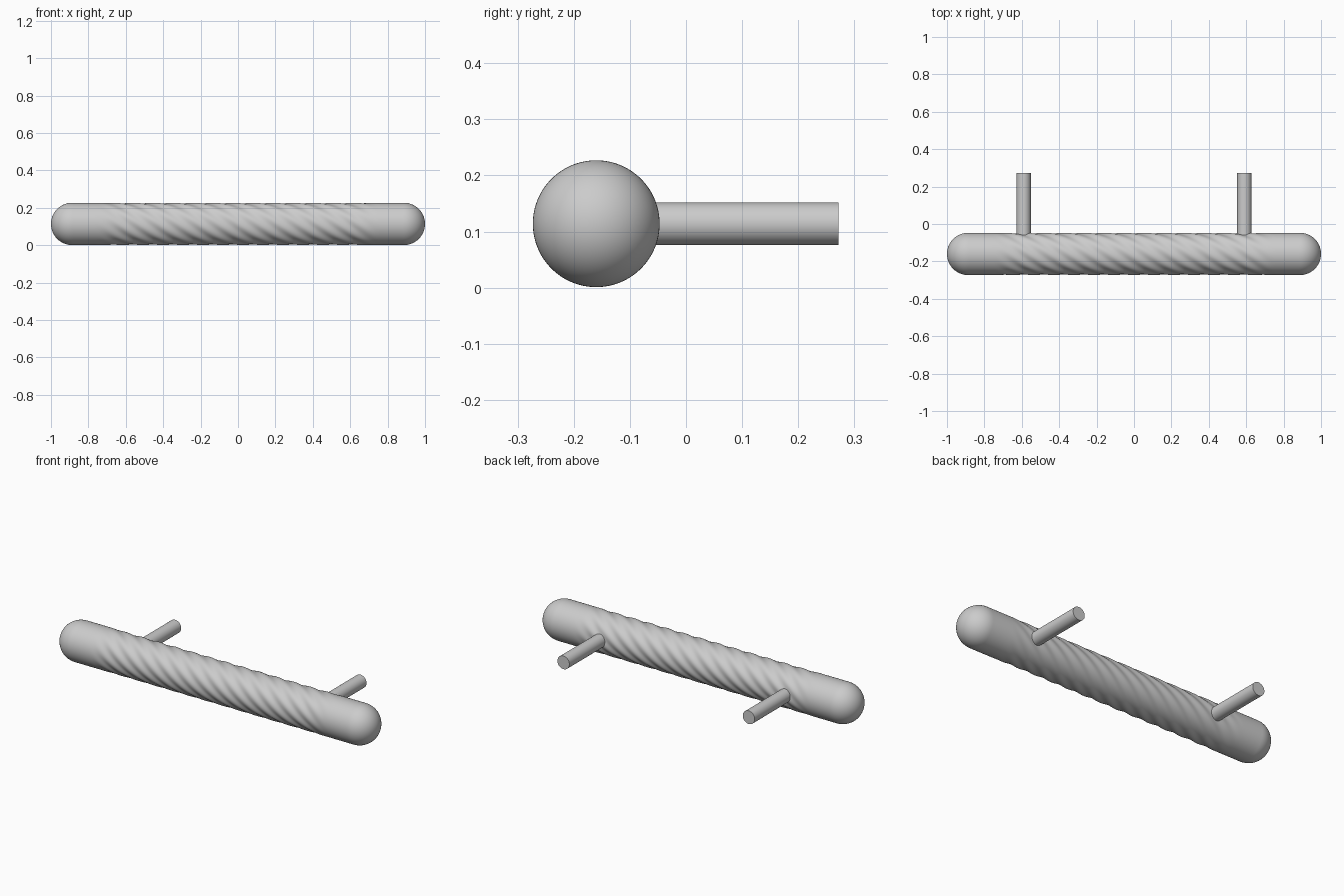
import bpy, bmesh
from math import sin, cos, pi

if "Cube" in bpy.data.objects:
    bpy.data.objects.remove(bpy.data.objects["Cube"])

R, CY, CZ = 0.113, -0.16, 0.114
SEG, STEPS, CAP = 144, 336, 16
HALF = 1.0 - R


def dimple(x, t):
    # hammered grip texture, fading out towards the plain ends
    f = min(1.0, max(0.0, (0.76 - abs(x)) / 0.16))
    f = f * f * (3 - 2 * f)
    return 0.005 * f * (0.5 + 0.5 * sin(2 * pi * x / 0.107) * sin(9 * t)
                        + 0.5 * cos(2 * pi * x / 0.107) * cos(9 * t))


# Grip bar: capsule profile swept around the x axis
profile = [(-HALF - R * cos(a), R * sin(a)) for a in
           (i * pi / 2 / CAP for i in range(1, CAP))]
profile += [(-HALF + 2 * HALF * i / STEPS, R) for i in range(STEPS + 1)]
profile += [(-x, r) for x, r in reversed(profile[:CAP - 1])]

bm = bmesh.new()
rings = []
for x, r in profile:
    ring = []
    for j in range(SEG):
        t = 2 * pi * j / SEG
        q = r - dimple(x, t)
        ring.append(bm.verts.new((x, q * cos(t), q * sin(t))))
    rings.append(ring)
for a, b in zip(rings, rings[1:]):
    for j in range(SEG):
        k = (j + 1) % SEG
        bm.faces.new((a[j], a[k], b[k], b[j]))
for x, ring in ((-1, rings[0]), (1, rings[-1])):
    tip = bm.verts.new((x, 0, 0))
    for j in range(SEG):
        bm.faces.new((tip, ring[j], ring[(j + 1) % SEG]))
bmesh.ops.recalc_face_normals(bm, faces=bm.faces)
for f in bm.faces:
    f.smooth = True
mesh = bpy.data.meshes.new("grip_bar")
bm.to_mesh(mesh)
bm.free()
bar = bpy.data.objects.new("grip_bar", mesh)
bar.location = (0, CY, CZ)
bpy.context.collection.objects.link(bar)

# Two mounting posts running back from the bar
y0, y1 = CY + 0.06, 0.272
for side, name in ((-1, "left_post"), (1, "right_post")):
    bpy.ops.mesh.primitive_cylinder_add(
        vertices=64, radius=0.038, depth=y1 - y0,
        location=(side * 0.59, (y0 + y1) / 2, CZ), rotation=(pi / 2, 0, 0))
    post = bpy.context.object
    post.name = name
    bpy.ops.object.shade_smooth_by_angle()
